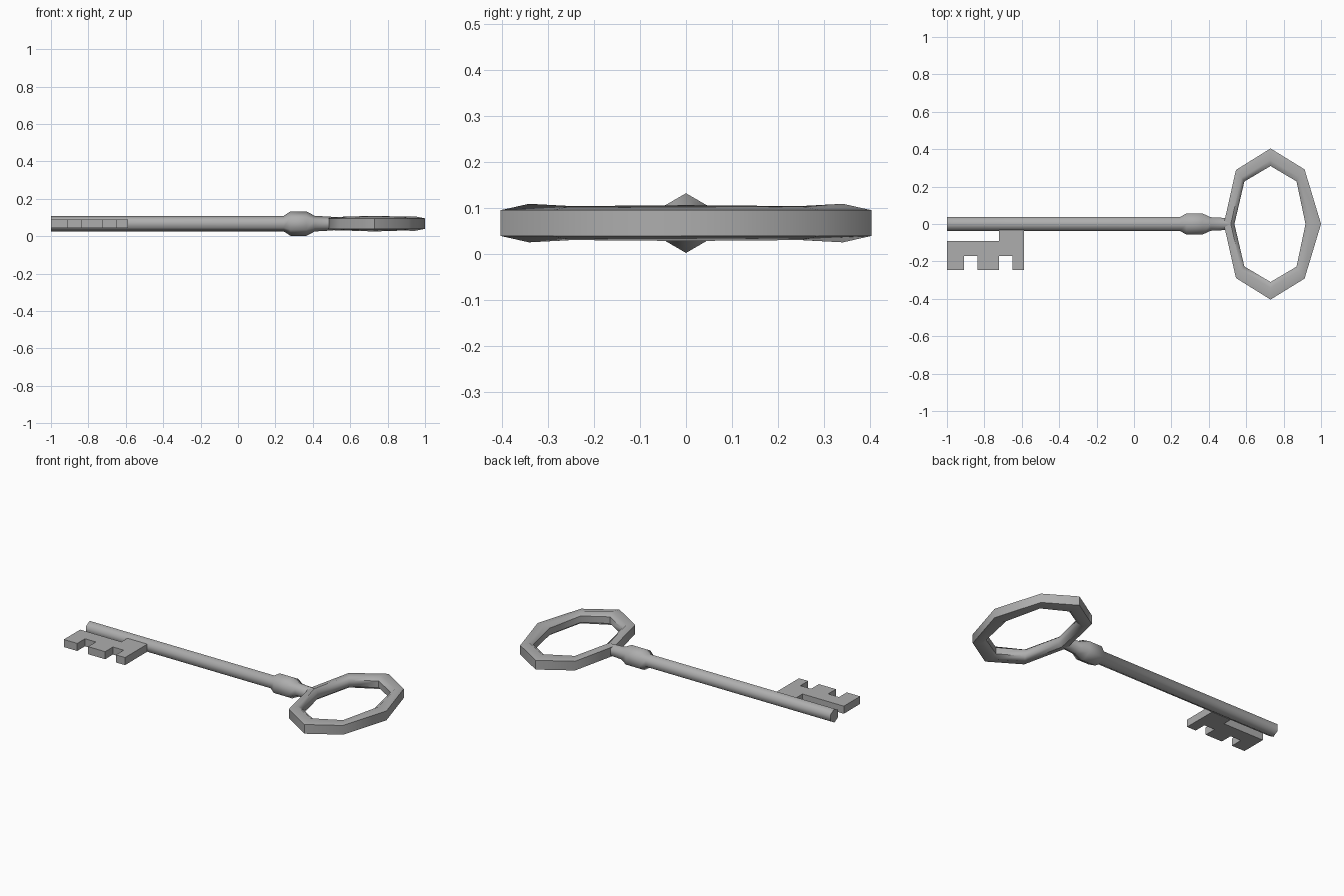
import bpy, bmesh, math
from mathutils import Vector

cube = bpy.data.objects.get("Cube")
if cube:
    bpy.data.objects.remove(cube, do_unlink=True)

MID = 0.067  # height of the key's centre plane

metal = bpy.data.materials.new("grey_metal")
metal.use_nodes = True
metal.diffuse_color = (0.42, 0.42, 0.42, 1)
metal.node_tree.nodes["Principled BSDF"].inputs["Base Color"].default_value = (0.42, 0.42, 0.42, 1)


def finish(name, bm, angle=None):
    bmesh.ops.recalc_face_normals(bm, faces=bm.faces)
    mesh = bpy.data.meshes.new(name)
    bm.to_mesh(mesh)
    bm.free()
    mesh.materials.append(metal)
    obj = bpy.data.objects.new(name, mesh)
    obj.location.z = MID
    bpy.context.collection.objects.link(obj)
    if angle:
        bpy.ops.object.select_all(action='DESELECT')
        obj.select_set(True)
        bpy.context.view_layer.objects.active = obj
        bpy.ops.object.shade_smooth_by_angle(angle=math.radians(angle))
    return obj


def loft(bm, loops, closed=False):
    """Join equal-sized point loops with quads; cap the ends unless closed."""
    rows = [[bm.verts.new(p) for p in loop] for loop in loops]
    n = len(rows[0])
    for k in range(len(rows) if closed else len(rows) - 1):
        a, b = rows[k], rows[(k + 1) % len(rows)]
        for i in range(n):
            j = (i + 1) % n
            bm.faces.new((a[i], a[j], b[j], b[i]))
    if not closed:
        bm.faces.new(rows[0])
        bm.faces.new(rows[-1])


# Hexagonal shaft with a swollen collar, running into the bow
profile = [(-1, 0.042), (0.245, 0.042), (0.28, 0.065), (0.366, 0.065),
           (0.41, 0.042), (0.51, 0.036)]
bm = bmesh.new()
loft(bm, [[(x, r * math.sin(i * math.pi / 3), r * math.cos(i * math.pi / 3))
           for i in range(6)] for x, r in profile])
finish("shaft", bm, 65)

# Eight-cornered oval bow: outer point, inner point, ridge height
half = [((1.0, 0), (0.917, 0), 0.039),
        ((0.912, 0.292), (0.869, 0.228), 0.037),
        ((0.73, 0.404), (0.73, 0.31), 0.042),
        ((0.545, 0.289), (0.59, 0.227), 0.037),
        ((0.48, 0), (0.537, 0), 0.036)]


def mirror_y(p):
    return (p[0], -p[1])


stations = half + [(mirror_y(o), mirror_y(i), h) for o, i, h in half[-2:0:-1]]
bm = bmesh.new()
sections = []
for outer, inner, h in stations:
    o, i = Vector((*outer, 0)), Vector((*inner, 0))
    ridge = o.lerp(i, 0.66)
    up = Vector((0, 0, 1))
    sections.append([o + up * 0.028, ridge + up * h, i + up * 0.02,
                     i - up * 0.02, ridge - up * h, o - up * 0.028])
loft(bm, sections, closed=True)
finish("bow_ring", bm, 50)

# Flat toothed bit hanging from the shaft
outline = [(-1, -0.09), (-0.722, -0.09), (-0.722, -0.02), (-0.588, -0.02),
           (-0.588, -0.247), (-0.65, -0.247), (-0.65, -0.172), (-0.722, -0.172),
           (-0.722, -0.247), (-0.837, -0.247), (-0.837, -0.172), (-0.91, -0.172),
           (-0.91, -0.247), (-1, -0.247)]
bm = bmesh.new()
loft(bm, [[(x, y, z) for x, y in outline] for z in (-0.023, 0.023)])
finish("bit", bm)
